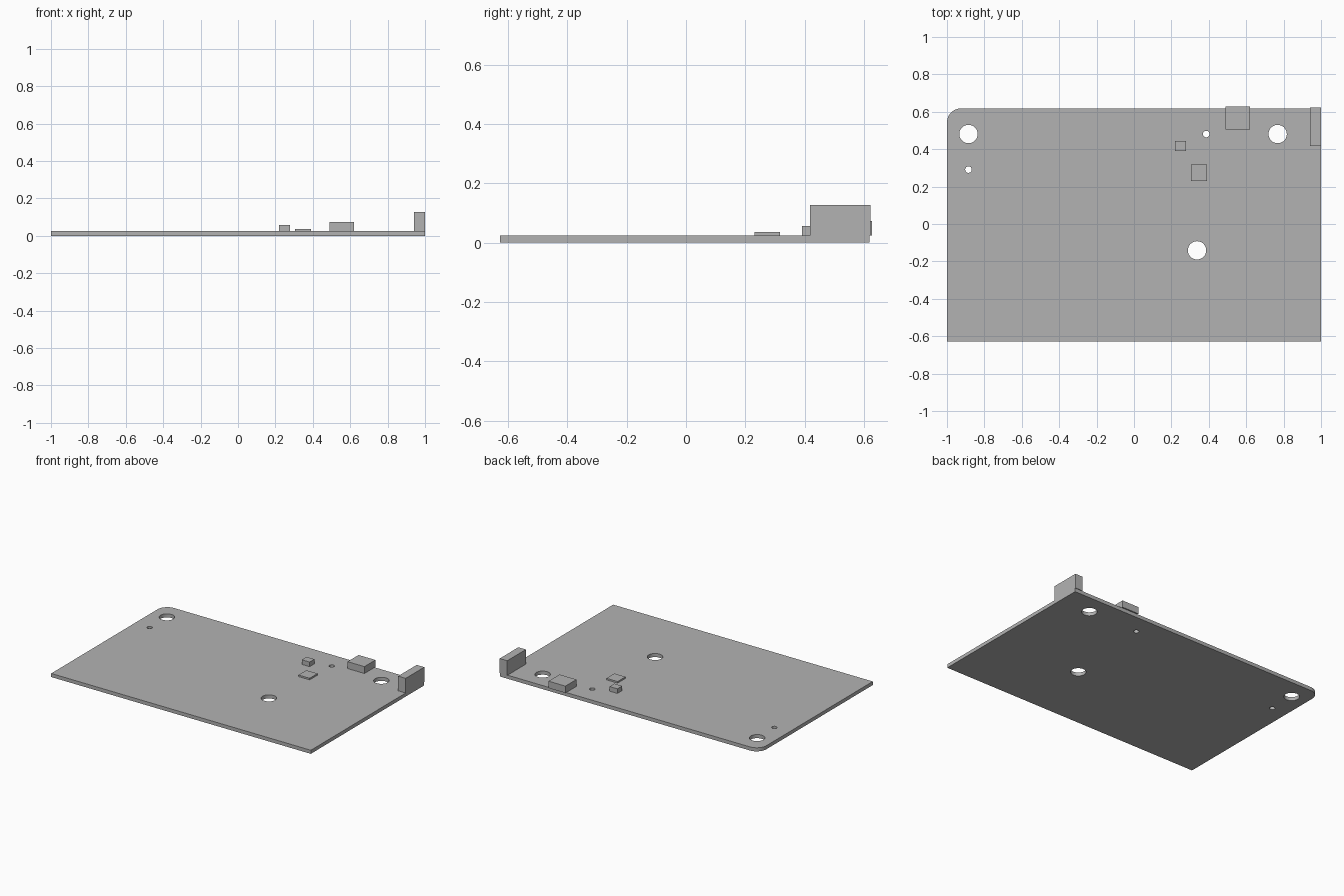
import bpy
import math

if "Cube" in bpy.data.objects:
    bpy.data.objects.remove(bpy.data.objects["Cube"])

grey = bpy.data.materials.new("plain_grey")
grey.diffuse_color = (0.448, 0.448, 0.448, 1.0)
grey.use_nodes = True
grey.node_tree.nodes["Principled BSDF"].inputs["Base Color"].default_value = grey.diffuse_color

BOARD_TOP = 0.025
X0, X1, Y0, Y1 = -1.0, 1.0, -0.627, 0.618


def arc(cx, cy, r, start, end, steps):
    """Points on a circular arc, angles in degrees."""
    return [(cx + r * math.cos(math.radians(start + (end - start) * i / steps)),
             cy + r * math.sin(math.radians(start + (end - start) * i / steps)))
            for i in range(steps + 1)]


def add_loop(curve, points):
    spline = curve.splines.new('POLY')
    spline.points.add(len(points) - 1)
    for p, (x, y) in zip(spline.points, points):
        p.co = (x, y, 0, 1)
    spline.use_cyclic_u = True


def box(name, x, y, z):
    """Box given by its (min, max) extents on each axis."""
    bpy.ops.mesh.primitive_cube_add(size=1, location=[sum(a) / 2 for a in (x, y, z)])
    ob = bpy.context.object
    ob.name = name
    ob.scale = [a[1] - a[0] for a in (x, y, z)]
    bpy.ops.object.transform_apply(location=False, rotation=False, scale=True)
    ob.data.materials.append(grey)
    return ob


# Circuit board: outline with one rounded back corner, plus drilled holes
curve = bpy.data.curves.new("circuit_board", 'CURVE')
curve.dimensions = '2D'
curve.fill_mode = 'BOTH'
curve.extrude = BOARD_TOP / 2
R = 0.075
add_loop(curve, [(X0, Y0), (X1, Y0), (X1, Y1)] + arc(X0 + R, Y1 - R, R, 90, 180, 10))

holes = [(-0.885, 0.481, 0.049), (0.768, 0.481, 0.049), (0.337, -0.141, 0.049),
         (-0.885, 0.291, 0.0175), (0.386, 0.481, 0.0175)]
for x, y, r in holes:
    add_loop(curve, arc(x, y, r, 0, 360, 40)[:-1])

board = bpy.data.objects.new("circuit_board", curve)
board.location.z = BOARD_TOP / 2
bpy.context.collection.objects.link(board)
curve.materials.append(grey)
bpy.ops.object.select_all(action='DESELECT')
board.select_set(True)
bpy.context.view_layer.objects.active = board
bpy.ops.object.convert(target='MESH')
bpy.ops.object.shade_smooth_by_angle(angle=math.radians(30))

# Components standing on the board
box("corner_connector", (0.942, 1.0), (0.417, 0.622), (BOARD_TOP, 0.127))
box("edge_port", (0.49, 0.62), (0.506, 0.627), (BOARD_TOP, 0.073))
box("small_component", (0.218, 0.278), (0.391, 0.444), (BOARD_TOP, 0.057))
box("flat_chip", (0.305, 0.391), (0.23, 0.317), (BOARD_TOP, 0.036))
